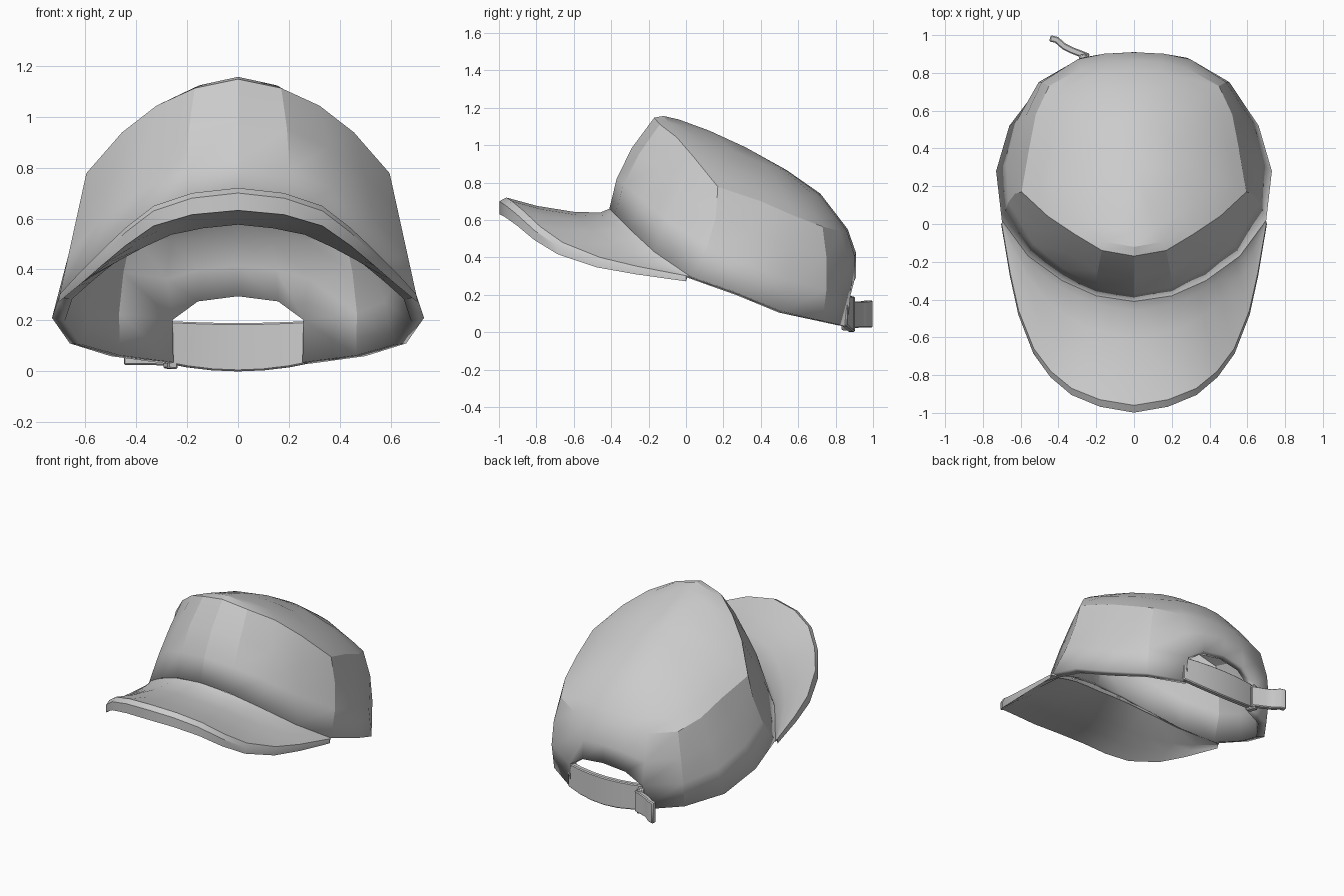
import bpy, bmesh, math
from mathutils import Vector as V

if "Cube" in bpy.data.objects:
    bpy.data.objects.remove(bpy.data.objects["Cube"])

grey = bpy.data.materials.new("light grey fabric")
grey.diffuse_color = (0.6, 0.6, 0.6, 1)
grey.use_nodes = True
grey.node_tree.nodes["Principled BSDF"].inputs["Base Color"].default_value = grey.diffuse_color


def make(name, rows, cyclic_rows=False, cyclic_cols=False, pole=None, close=True):
    """Skin a grid of points; None marks a hole."""
    bm = bmesh.new()
    vs = [[bm.verts.new(p) if p is not None else None for p in r] for r in rows]
    nr, nc = len(rows), len(rows[0])
    for j in range(nr if cyclic_rows else nr - 1):
        for i in range(nc if cyclic_cols else nc - 1):
            a, b = vs[j], vs[(j + 1) % nr]
            k = (i + 1) % nc
            q = [v for v in (a[i], a[k], b[k], b[i])]
            if None not in q:
                bm.faces.new(q)
    if pole is not None:
        p = bm.verts.new(pole)
        for i in range(nc):
            bm.faces.new((vs[-1][i], vs[-1][(i + 1) % nc], p))
    if close:
        if cyclic_rows and not cyclic_cols:
            bm.faces.new([r[0] for r in vs])
            bm.faces.new([r[-1] for r in vs])
        bmesh.ops.remove_doubles(bm, verts=bm.verts, dist=0.0005)
        bmesh.ops.recalc_face_normals(bm, faces=bm.faces)
    me = bpy.data.meshes.new(name)
    bm.to_mesh(me)
    bm.free()
    me.materials.append(grey)
    ob = bpy.data.objects.new(name, me)
    bpy.context.collection.objects.link(ob)
    return ob


def smooth(ob, deg=30):
    bpy.ops.object.select_all(action='DESELECT')
    ob.select_set(True)
    bpy.context.view_layer.objects.active = ob
    bpy.ops.object.shade_smooth_by_angle(angle=math.radians(deg))


def flip(p):
    return V((-p[0], p[1], p[2])) if p is not None else None


def around(half):
    """Full ring from a half ring that starts and ends on the centre line."""
    return half + [flip(p) for p in half[-2:0:-1]]


# Crown: rim, crease outline, and spine height
rim = [V(p) for p in [(0, -.41, .66), (.2, -.38, .63), (.38, -.30, .55), (.56, -.17, .43),
                      (.70, .02, .30), (.73, .28, .21), (.66, .52, .11), (.50, .73, .06),
                      (.28, .86, .03)]]
crease_xy = [(0, -.17), (.17, -.14), (.32, -.05), (.455, .04), (.595, .17), (.555, .40),
             (.52, .58), (.45, .73), (.28, .825), (.14, .86), (0, .865)]
spine = [(-.17, 1.147), (-.10, 1.16), (.2, 1.05), (.49, .90), (.72, .74), (.865, .55)]


def top_point(x, y):
    ax = min(abs(x), .5)
    ridge = .16 * ax * (1 - ax / .5) * max(0, min(1, (.5 - y) / .6))
    for (y0, z0), (y1, z1) in zip(spine, spine[1:]):
        if y <= y1 or y1 == spine[-1][0]:
            return V((x, y, z0 + (z1 - z0) * (y - y0) / (y1 - y0) - .8 * x * x - ridge))


def bulged(a, b, t, amount):
    p = a.lerp(b, t)
    out = V((p.x, p.y - .25, 0)).normalized()
    return p + out * amount


crease = [top_point(x, y) for x, y in crease_xy]
low, mid = [], []
for i, (a, c) in enumerate(zip(rim, crease)):
    b = (.04, .035, .025, .01, 0, .004, .01, .03, .04)[i]
    low.append(bulged(a, c, 1 / 3, b))
    mid.append(bulged(a, c, 2 / 3, b))
low[4].y += .045                                      # curved corner seam
mid[4].y += .04
low[8] = V((.28, .88, .20))
low += [V((.165, .90, .275)), V((0, .91, .295))]      # arch of the rear opening
mid += [bulged(low[i], crease[i], .5, .022) for i in (9, 10)]
rows = [rim + [None, None], low, mid, crease]
for f in (.9, .73, .4):
    rows.append([top_point(x * f, .32 + (y - .32) * f) for x, y in crease_xy])
crown = make("crown", [around(r) for r in rows], cyclic_cols=True,
             pole=top_point(0, .32), close=False)
m = crown.modifiers.new("thickness", 'SOLIDIFY')
m.thickness, m.offset, m.use_even_offset = .052, -1, True
smooth(crown, 22)

# Brim: from the front rim to a curled outer edge
edge = [V(p) for p in [(0, -.96, .72), (.18, -.93, .70), (.33, -.87, .65), (.44, -.78, .565),
                       (.53, -.66, .48), (.61, -.46, .40), (.655, -.26, .352), (.70, 0, .302)]]
n = len(edge) - 1


def rim_at(u):
    s = min(u * 4, 3.9999)
    return rim[int(s)].lerp(rim[int(s) + 1], s - int(s))


inner = [rim_at(i / n) for i in range(n + 1)]
upper = []
for t, dz in ((0, 0), (.09, -.026), (.35, -.037), (.7, -.027), (1, 0)):
    upper.append([a.lerp(b, t) + V((0, 0, dz * (1 - (i / n) ** 2)))
                  for i, (a, b) in enumerate(zip(inner, edge))])
upper.append([V((p.x * 1.005, p.y * 1.04, p.z - .02)) for p in edge])
under = [[p - V((0, 0, .068 - .058 * (i / n) ** 1.5)) for i, p in enumerate(r)]
         for r in (upper[5], upper[3], upper[2])]
# the underside runs in below the crown edge so both linings meet
under.append([p - V((p.x, p.y - .25, 0)).normalized() * .05
              - V((0, 0, .062 - .045 * i / n)) for i, p in enumerate(inner)])
brim_rows = [[flip(p) for p in r[:0:-1]] + r for r in upper + under]
smooth(make("brim", brim_rows, cyclic_rows=True))


def band(name, path, thick):
    """Upright strip along a path of (x, y, bottom, top)."""
    rings = []
    for i, (x, y, z0, z1) in enumerate(path):
        a, b = path[max(i - 1, 0)], path[min(i + 1, len(path) - 1)]
        d = V((b[0] - a[0], b[1] - a[1], 0)).normalized()
        o = V((-d.y, d.x, 0)) * thick / 2
        rings.append([V((x, y, z0)) - o, V((x, y, z0)) + o, V((x, y, z1)) + o, V((x, y, z1)) - o])
    ob = make(name, [list(c) for c in zip(*rings)], cyclic_rows=True)
    m = ob.modifiers.new("soft edges", 'BEVEL')
    m.width, m.segments = .006, 1
    smooth(ob)


# Rear strap, its buckle and the loose tail
band("rear_strap", [(x, .885 - .45 * x * x, .4 * x * x, .19 + .1 * x * x)
                    for x in (-.30, -.2, -.1, 0, .1, .2, .30)], .036)
band("buckle", [(-.285, .86, .012, .185), (-.245, .873, .008, .185)], .065)
band("strap_tail", [(-.24, .885, .02, .165), (-.33, .92, .025, .165), (-.37, .94, .025, .165),
                    (-.41, .975, .025, .17), (-.445, .983, .025, .17)], .034)
